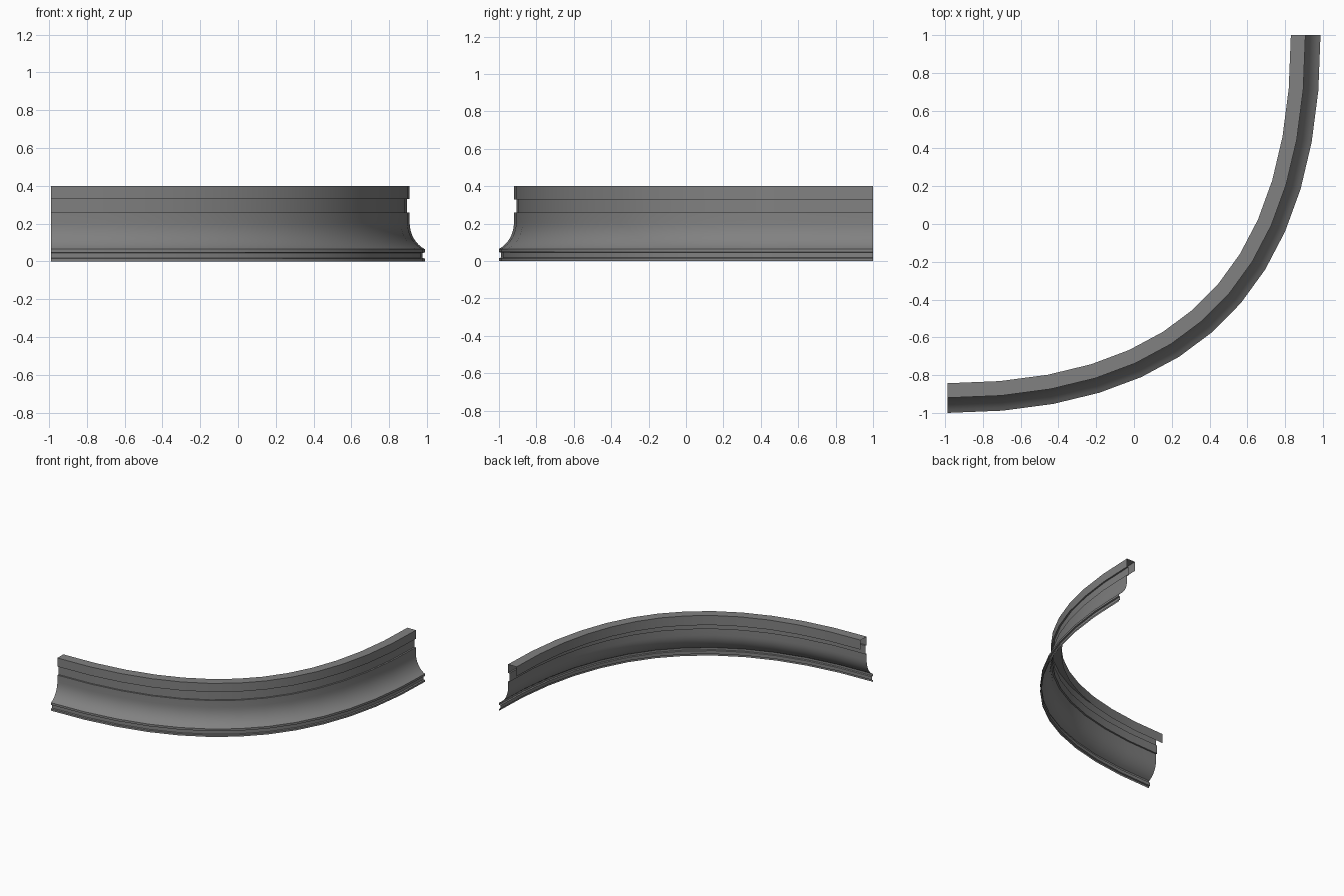
import bpy, bmesh, math
from mathutils import Vector

cube = bpy.data.objects.get("Cube")
if cube:
    bpy.data.objects.remove(cube, do_unlink=True)

# Material
grey = bpy.data.materials.new("mid_grey")
grey.use_nodes = True
colour = (0.22, 0.22, 0.22, 1)
grey.diffuse_color = colour
grey.node_tree.nodes["Principled BSDF"].inputs["Base Color"].default_value = colour

# Moulding profile: (inset from the outer edge, height), bottom to top
profile = [(0, 0), (0, 0.015), (0.011, 0.018), (0.011, 0.045), (0, 0.048), (0, 0.065)]
COVE_STEPS, SWEEP = 8, math.radians(65)
for i in range(1, COVE_STEPS + 1):
    a = SWEEP * (1 - i / COVE_STEPS)
    inset = 0.08 * (1 - (1 - math.cos(a)) / (1 - math.cos(SWEEP)))
    profile.append((inset, 0.205 - 0.14 * math.sin(a) / math.sin(SWEEP)))
profile += [(0.08, 0.26), (0.093, 0.26), (0.093, 0.33), (0.08, 0.33),
            (0.08, 0.4), (0.157, 0.4), (0.157, 0.322)]

# Quarter sweep along a full, slightly squared bezier bend
RX, RY, FULL, SEGMENTS = 1.975, 2.0, 0.665, 13
p0, p3 = Vector((-RX / 2, -1, 0)), Vector((RX / 2, 1, 0))
p1 = p0 + Vector((RX * FULL, 0, 0))
p2 = p3 - Vector((0, RY * FULL, 0))


def path(t):
    s = 1 - t
    point = p0 * s**3 + p1 * (3 * s * s * t) + p2 * (3 * s * t * t) + p3 * t**3
    tangent = (p1 - p0) * s * s + (p2 - p1) * (2 * s * t) + (p3 - p2) * t * t
    inward = Vector((-tangent.y, tangent.x, 0)).normalized()
    return point, inward


bm = bmesh.new()
rings = []
for k in range(SEGMENTS + 1):
    point, inward = path(k / SEGMENTS)
    rings.append([bm.verts.new(point + inward * d + Vector((0, 0, z))) for d, z in profile])
for a, b in zip(rings, rings[1:]):
    for j in range(len(profile) - 1):
        bm.faces.new((a[j], b[j], b[j + 1], a[j + 1]))

mesh = bpy.data.meshes.new("curved_moulding")
bm.to_mesh(mesh)
bm.free()
mesh.materials.append(grey)
moulding = bpy.data.objects.new("curved_moulding", mesh)
bpy.context.collection.objects.link(moulding)

# Smooth bend and cove, crisp steps
bpy.ops.object.select_all(action="DESELECT")
moulding.select_set(True)
bpy.context.view_layer.objects.active = moulding
bpy.ops.object.shade_smooth_by_angle(angle=math.radians(30))
